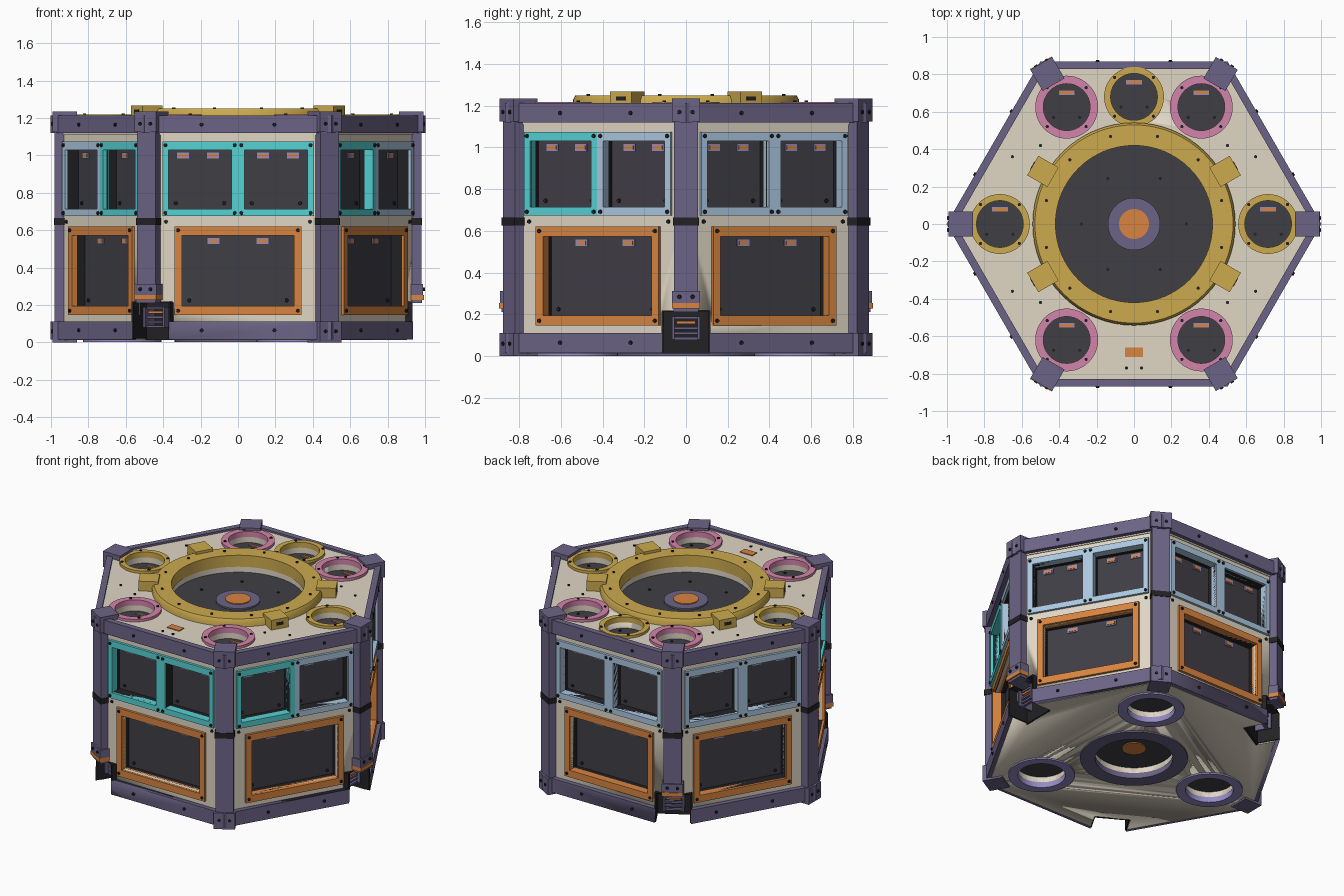
import bpy
import bmesh
from math import radians, cos, sin, pi
from mathutils import Matrix, Vector

if "Cube" in bpy.data.objects:
    bpy.data.objects.remove(bpy.data.objects["Cube"])


def material(name, red, green, blue):
    linear = [((c / 255 + 0.055) / 1.055) ** 2.4 for c in (red, green, blue)] + [1]
    mat = bpy.data.materials.new(name)
    mat.use_nodes = True
    mat.diffuse_color = linear
    mat.node_tree.nodes["Principled BSDF"].inputs["Base Color"].default_value = linear
    return mat


beige = material("beige", 224, 215, 197)
purple = material("dusty purple", 108, 100, 134)
orange = material("orange", 216, 133, 64)
cyan = material("cyan", 86, 210, 212)
pale_blue = material("pale blue", 172, 200, 224)
yellow = material("mustard yellow", 204, 170, 78)
pink = material("pink", 210, 132, 170)
charcoal = material("charcoal", 64, 62, 69)
black = material("near black", 34, 34, 37)
lavender = material("lavender", 150, 140, 195)


def finish(name, bm, mat):
    """Turn a bmesh into a named object with sharp edges kept."""
    bmesh.ops.recalc_face_normals(bm, faces=bm.faces)
    mesh = bpy.data.meshes.new(name)
    bm.to_mesh(mesh)
    bm.free()
    mesh.materials.append(mat)
    obj = bpy.data.objects.new(name, mesh)
    bpy.context.scene.collection.objects.link(obj)
    bpy.ops.object.select_all(action='DESELECT')
    obj.select_set(True)
    bpy.context.view_layer.objects.active = obj
    bpy.ops.object.shade_smooth_by_angle(angle=radians(30))
    return obj


def box(bm, angle, out, side, height):
    """Box given by (low, high) pairs: outward, sideways and up, turned about z."""
    size = [hi - lo for lo, hi in (out, side, height)]
    mid = [(hi + lo) / 2 for lo, hi in (out, side, height)]
    turn = Matrix.Rotation(radians(angle), 4, 'Z')
    bmesh.ops.create_cube(bm, size=1, matrix=turn @ Matrix.Translation(mid) @ Matrix.Diagonal((*size, 1)))


def skin(bm, loops):
    """Closed shell through loops of points, last joined to first."""
    rows = [[bm.verts.new(p) for p in loop] for loop in loops]
    n = len(rows[0])
    for i, row in enumerate(rows):
        after = rows[(i + 1) % len(rows)]
        for j in range(n):
            k = (j + 1) % n
            bm.faces.new((row[j], row[k], after[k], after[j]))


def frame(bm, angle, out, outer, inner):
    """Rectangular frame on a wall; outer and inner are (left, right, bottom, top)."""
    turn = Matrix.Rotation(radians(angle), 3, 'Z')

    def loop(x, r):
        return [turn @ Vector((x, y, z)) for y, z in
                ((r[0], r[2]), (r[1], r[2]), (r[1], r[3]), (r[0], r[3]))]
    skin(bm, [loop(out[0], outer), loop(out[1], outer), loop(out[1], inner), loop(out[0], inner)])


def lathe(bm, centre, profile, n=48):
    skin(bm, [[(centre[0] + r * cos(2 * pi * i / n), centre[1] + r * sin(2 * pi * i / n), z)
               for i in range(n)] for r, z in profile])


def tube(bm, centre, outer, inner, low, high, n=48):
    lathe(bm, centre, [(outer, low), (outer, high), (inner, high), (inner, low)], n)


def disc(bm, centre, radius, low, high, n=48):
    bmesh.ops.create_cone(bm, cap_ends=True, segments=n, radius1=radius, radius2=radius,
                          depth=high - low, matrix=Matrix.Translation((*centre, (low + high) / 2)))


def cut(obj, cutter_bm):
    cutter = finish("cutter", cutter_bm, black)
    cutter.hide_render = True
    mod = obj.modifiers.new("cut", 'BOOLEAN')
    mod.operation, mod.solver, mod.object = 'DIFFERENCE', 'EXACT', cutter
    bpy.context.view_layer.objects.active = obj
    bpy.ops.object.modifier_apply(modifier=mod.name)
    bpy.data.objects.remove(cutter)


def polar(r, angle):
    return (r * cos(radians(angle)), r * sin(radians(angle)))


bolts = bmesh.new()


def side_bolt(angle, out, side, z):
    mat = Matrix.Rotation(radians(angle), 4, 'Z') @ Matrix.Translation((out, side, z))
    bmesh.ops.create_cone(bolts, cap_ends=True, segments=8, radius1=0.011, radius2=0.009,
                          depth=0.014, matrix=mat @ Matrix.Rotation(pi / 2, 4, 'Y'))


def top_bolt(centre, z):
    disc(bolts, centre, 0.009, z - 0.005, z + 0.006, 8)


hex_scale = 1 / cos(pi / 6)
walls_at = range(30, 360, 60)
posts_at = range(0, 360, 60)
notched = (0, 120, 240)


def notches():
    bm = bmesh.new()
    for a in notched:
        box(bm, a, (0.78, 1.2), (-0.115, 0.115), (-0.1, 0.215))
    return bm


# Wall skins with window openings
upper, lower = bmesh.new(), bmesh.new()
lower_hole = (-0.30, 0.30, 0.195, 0.573)
for a in walls_at:
    frame(upper, a, (0.815, 0.835), (-0.47, 0.47, 0.67, 1.15), (-0.39, 0.39, 0.69, 1.06))
    frame(lower, a, (0.815, 0.835), (-0.47, 0.47, 0.08, 0.67), lower_hole)
finish("upper_walls", upper, beige)
cut(finish("lower_walls", lower, beige), notches())

# Window frames, dark linings, panes and hinge tags
frames = {m.name: (m, bmesh.new()) for m in (cyan, pale_blue, orange)}
lining, panes, tags, tag_backs = (bmesh.new() for _ in range(4))


def tag(angle, side, z):
    box(tag_backs, angle, (0.765, 0.776), (side - 0.032, side + 0.032), (z - 0.016, z + 0.016))
    box(tags, angle, (0.765, 0.779), (side - 0.024, side + 0.024), (z - 0.009, z + 0.009))


def window(angle, mat, outer, inner, tag_sides):
    frame(frames[mat.name][1], angle, (0.80, 0.852), outer, inner)
    wide = (inner[0] - 0.01, inner[1] + 0.01, inner[2] - 0.01, inner[3] + 0.01)
    frame(lining, angle, (0.75, 0.838), wide, inner)
    box(panes, angle, (0.755, 0.77), wide[:2], wide[2:])
    for s in tag_sides:
        tag(angle, s, inner[3] - 0.03)
    for s in (inner[0] + 0.04, inner[1] - 0.04):
        side_bolt(angle, 0.772, s, inner[2] + 0.03)


for a in walls_at:
    for s in (-1, 1):
        front_facing = a == 270 or (a == 330 and s < 0) or (a == 210 and s > 0)
        outer = sorted((0, s * 0.405))
        inner = sorted((s * 0.034, s * 0.372))
        window(a, cyan if front_facing else pale_blue, (*outer, 0.675, 1.075),
               (*inner, 0.715, 1.03), (s * 0.133, s * 0.293))
        for z in (0.692, 1.055):
            side_bolt(a, 0.853, s * 0.388, z)
            side_bolt(a, 0.853, s * 0.018, z)
        for z in (0.17, 0.60):
            side_bolt(a, 0.853, s * 0.32, z)
        side_bolt(a, 0.836, s * 0.385, 0.645)
        for z in (0.065, 1.165):
            side_bolt(a, 0.869, s * 0.195, z)
    window(a, orange, (-0.34, 0.34, 0.147, 0.621), lower_hole, (-0.13, 0.13))
for name, (mat, bm) in frames.items():
    finish(name.replace(" ", "_") + "_window_frames", bm, mat)
finish("window_linings", lining, black)
finish("window_panes", panes, charcoal)

# Hexagonal edge beams
for name, low, high in (("top_beam", 1.12, 1.213), ("bottom_beam", 0.015, 0.112)):
    bm = bmesh.new()
    tube(bm, (0, 0), 0.868 * hex_scale, 0.828 * hex_scale, low, high, 6)
    beam = finish(name, bm, purple)
cut(beam, notches())

# Corner posts with caps, dark bands and hanging brackets
posts, bands, brackets, hooks = (bmesh.new() for _ in range(4))
notch_lining = bmesh.new()
for a in posts_at:
    open_foot = a in notched
    box(posts, a, (0.86, 0.98), (-0.0575, 0.0575), (0.22 if open_foot else 0.02, 1.2))
    box(posts, a, (0.86, 0.992), (-0.0675, 0.0675), (1.125, 1.235))
    box(bands, a, (0.86, 0.984), (-0.062, 0.062), (0.627, 0.665))
    bolt_heights = [1.17]
    if open_foot:
        box(posts, a, (0.86, 0.99), (-0.0675, 0.0675), (0.255, 0.312))
        box(brackets, a, (0.86, 0.995), (-0.0675, 0.0675), (0.228, 0.255))
        box(posts, a, (0.86, 0.985), (-0.06, 0.06), (0.212, 0.228))
        bolt_heights.append(0.285)
        # recess with a small ladder-like latch
        box(notch_lining, a, (0.775, 0.79), (-0.115, 0.115), (0.012, 0.22))
        box(notch_lining, a, (0.78, 0.93), (-0.115, 0.115), (0.212, 0.22))
        for s in (-1, 1):
            box(notch_lining, a, (0.78, 0.932), sorted((s * 0.108, s * 0.118)), (0.02, 0.215))
            box(hooks, a, (0.79, 0.90), sorted((s * 0.055, s * 0.067)), (0.08, 0.19))
        for z in (0.085, 0.11, 0.135, 0.185):
            box(hooks, a, (0.86, 0.88), (-0.06, 0.06), (z - 0.006, z + 0.006))
        box(brackets, a, (0.86, 0.885), (-0.045, 0.045), (0.155, 0.168))
    else:
        box(posts, a, (0.86, 0.992), (-0.0675, 0.0675), (0, 0.112))
        bolt_heights.append(0.06)
    for z in bolt_heights:
        for s in (-0.032, 0.032):
            side_bolt(a, 0.992, s, z)
finish("corner_posts", posts, purple)
finish("post_bands", bands, black)
finish("orange_brackets", brackets, orange)
finish("notch_latches", hooks, purple)
finish("notch_linings", notch_lining, black)

# Deck and floor slabs with round hatch openings
pink_hatches = [(x, y) for x in (-0.36, 0.36) for y in (-0.62, 0.625)]
yellow_hatches = [(-0.717, 0), (0.717, 0), (0, 0.68)]
floor_hatches = [polar(0.62, a) for a in (60, 180, 300)]


def slab(name, low, high, hatches, hatch_radius, main_radius):
    bm, holes = bmesh.new(), bmesh.new()
    disc(bm, (0, 0), 0.84 * hex_scale, low, high, 6)
    if abs(bm.verts[:][0].co.y) > 0.01 and not any(abs(v.co.y) < 0.01 for v in bm.verts):
        bmesh.ops.rotate(bm, verts=bm.verts, matrix=Matrix.Rotation(pi / 6, 3, 'Z'))
    for c in hatches:
        disc(holes, c, hatch_radius, low - 0.1, high + 0.1)
    disc(holes, (0, 0), main_radius, low - 0.1, high + 0.1)
    obj = finish(name, bm, beige)
    cut(obj, holes)
    return obj


slab("deck", 1.11, 1.2, pink_hatches + yellow_hatches, 0.127, 0.425)
cut(slab("floor", 0.012, 0.1, floor_hatches, 0.155, 0.25), notches())

# Hatch rings, lids and tags
lids, yellow_parts, pink_parts, floor_rings = (bmesh.new() for _ in range(4))
for group, bm in ((pink_hatches, pink_parts), (yellow_hatches, yellow_parts)):
    for x, y in group:
        tube(bm, (x, y), 0.168 if bm is pink_parts else 0.16, 0.125, 1.18, 1.218)
        disc(lids, (x, y), 0.135, 1.12, 1.14)
        box(tag_backs, 0, (x - 0.042, x + 0.042), (y + 0.066, y + 0.09), (1.13, 1.144))
        box(tags, 0, (x - 0.037, x + 0.037), (y + 0.07, y + 0.086), (1.13, 1.147))
        for a in range(45, 360, 90):
            dx, dy = polar(0.147, a)
            top_bolt((x + dx, y + dy), 1.218)
        for s in (-0.07, 0.07):
            top_bolt((x + s, y - 0.055), 1.14)
finish("pink_hatch_rings", pink_parts, pink)

# Main ring with four lugs
lathe(yellow_parts, (0, 0), [(0.42, 1.17), (0.542, 1.17), (0.542, 1.228), (0.53, 1.25), (0.42, 1.25)], 64)
for a in (30, 150, 210, 330):
    box(yellow_parts, a, (0.50, 0.625), (-0.06, 0.06), (1.19, 1.268))
    box(bolts, a, (0.61, 0.628), (-0.025, 0.025), (1.225, 1.245))
finish("yellow_rings_and_lugs", yellow_parts, yellow)
for a in range(15, 360, 30):
    top_bolt(polar(0.485, a), 1.25)
for a in posts_at:
    top_bolt(polar(0.28, a), 1.13)

# Main lid, hub and floor openings
disc(lids, (0, 0), 0.435, 1.112, 1.13, 64)
disc(lids, (0, 0), 0.26, 0.08, 0.095)
hub = bmesh.new()
disc(hub, (0, 0), 0.14, 1.12, 1.14)
tube(hub, (0, 0), 0.34, 0.245, 0.002, 0.04)
finish("hub_and_floor_ring", hub, purple)
disc(tags, (0, 0), 0.08, 1.12, 1.146)
disc(tags, (0, 0), 0.075, 0.074, 0.09)
for c in floor_hatches:
    tube(floor_rings, c, 0.21, 0.15, 0.002, 0.04)
    disc(lids, c, 0.16, 0.08, 0.095)
finish("floor_hatch_rings", floor_rings, lavender)
finish("hatch_lids", lids, charcoal)

# Deck plate and loose deck bolts
box(tags, 0, (-0.047, 0.047), (-0.712, -0.66), (1.195, 1.206))
for s in (-1, 1):
    top_bolt((s * 0.04, -0.77), 1.2)
    for t in (-1, 1):
        top_bolt((s * 0.5, t * 0.42), 1.2)
        top_bolt((s * 0.65, t * 0.36), 1.2)
finish("orange_tags", tags, orange)
finish("tag_backings", tag_backs, lavender)
finish("bolts", bolts, black)
